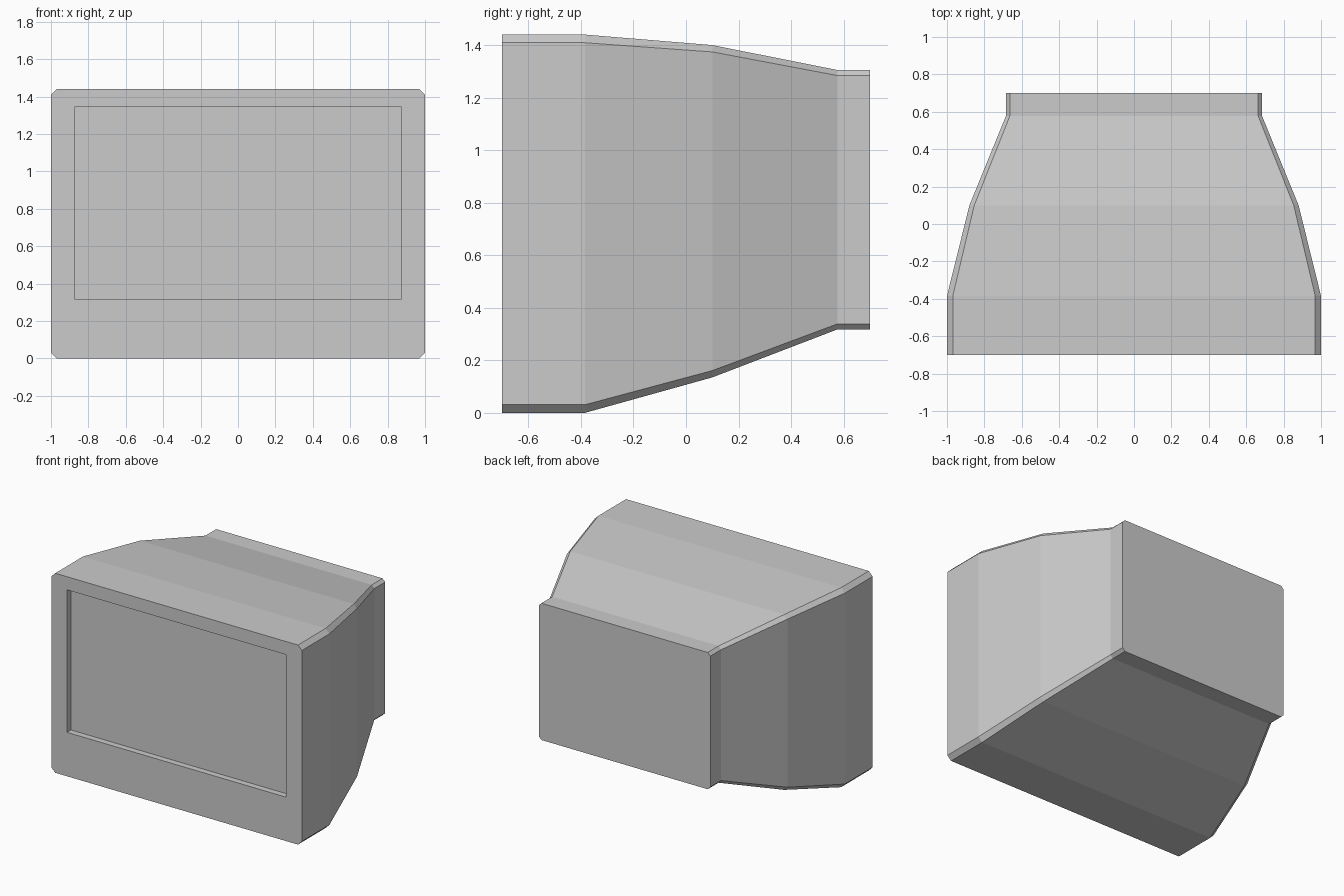
import bpy
import bmesh

cube = bpy.data.objects.get("Cube")
if cube:
    bpy.data.objects.remove(cube, do_unlink=True)

grey = bpy.data.materials.new("light_grey_plastic")
grey.use_nodes = True
colour = (0.6, 0.6, 0.6, 1.0)
grey.diffuse_color = colour
grey.node_tree.nodes["Principled BSDF"].inputs["Base Color"].default_value = colour


def rectangle(half, low, high):
    return [(-half, low), (half, low), (half, high), (-half, high)]


def chamfered(half, low, high, cut):
    """Rectangle with cut corners: two points per corner, in order."""
    return [(-half, low + cut), (-half + cut, low),
            (half - cut, low), (half, low + cut),
            (half, high - cut), (half - cut, high),
            (-half + cut, high), (-half, high - cut)]


def add_ring(bm, outline, y):
    return [bm.verts.new((x, y, z)) for x, z in outline]


def bridge(bm, a, b):
    n = len(a)
    for i in range(n):
        j = (i + 1) % n
        bm.faces.new((a[i], a[j], b[j], b[i]))


# Cabinet sections from front to back: y, half width, bottom, top, corner cut
sections = [
    (-0.70, 1.00, 0.00, 1.44, 0.031),
    (-0.385, 1.00, 0.00, 1.44, 0.031),
    (0.10, 0.88, 0.135, 1.40, 0.026),
    (0.577, 0.685, 0.318, 1.305, 0.021),
    (0.70, 0.685, 0.318, 1.305, 0.021),
]
front_y = sections[0][0]
recess_depth = 0.045

bm = bmesh.new()
rings = [add_ring(bm, chamfered(*s[1:]), s[0]) for s in sections]
for a, b in zip(rings, rings[1:]):
    bridge(bm, a, b)
bm.faces.new(rings[-1])

# Front frame around the screen opening
opening = rectangle(0.875, 0.317, 1.345)
rim = add_ring(bm, opening, front_y)
outer = rings[0]
for i in range(4):
    a, b, c = outer[2 * i], outer[2 * i + 1], outer[(2 * i + 2) % 8]
    bm.faces.new((a, b, rim[i]))
    bm.faces.new((b, c, rim[(i + 1) % 4], rim[i]))

# Recess walls and screen
screen = add_ring(bm, opening, front_y + recess_depth)
bridge(bm, rim, screen)
bm.faces.new(screen)

bmesh.ops.recalc_face_normals(bm, faces=bm.faces)
mesh = bpy.data.meshes.new("monitor_cabinet")
bm.to_mesh(mesh)
bm.free()
mesh.materials.append(grey)
cabinet = bpy.data.objects.new("monitor_cabinet", mesh)
bpy.context.collection.objects.link(cabinet)
